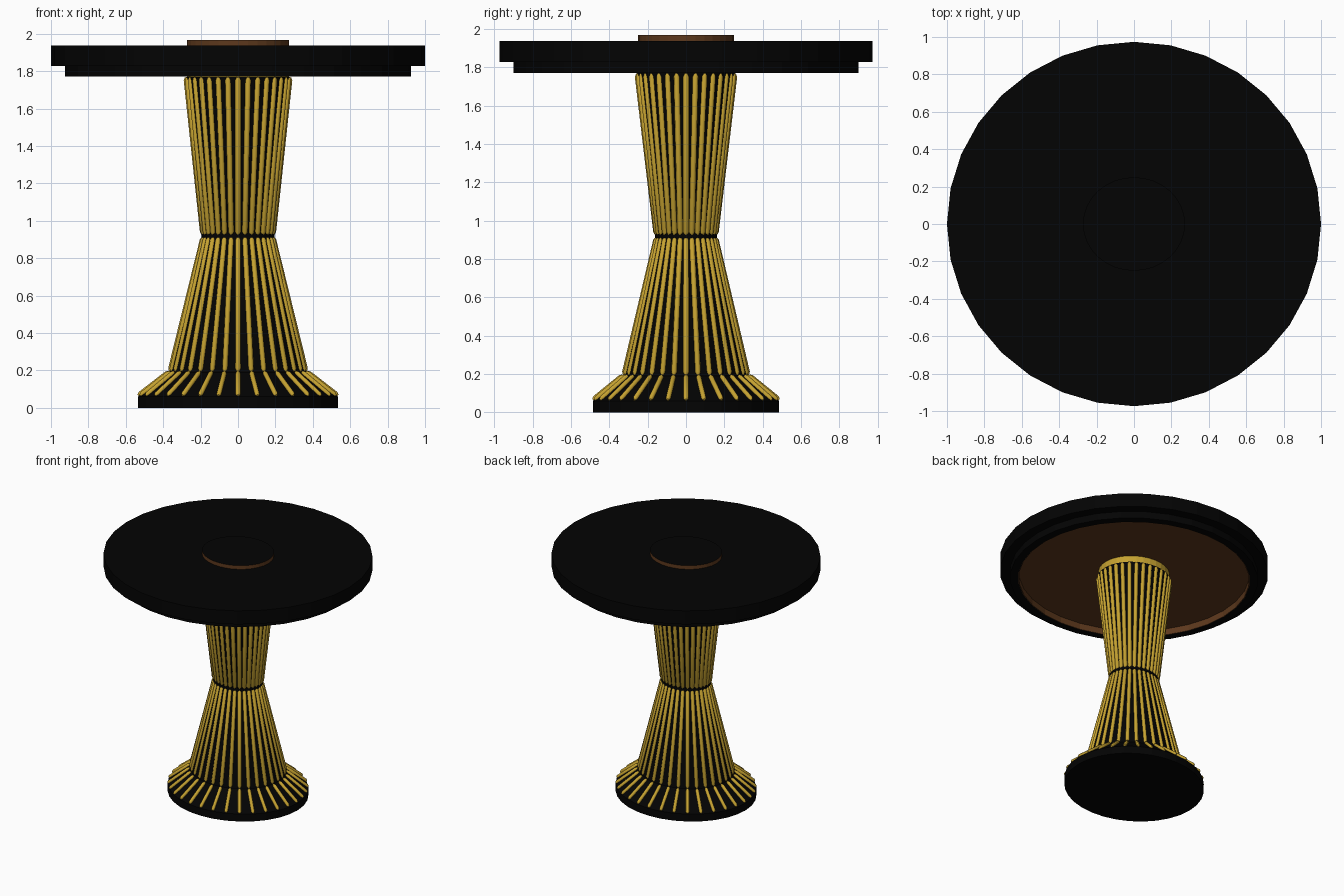
import bpy, bmesh
from math import sin, cos, pi
from mathutils import Vector

if "Cube" in bpy.data.objects:
    bpy.data.objects.remove(bpy.data.objects["Cube"])

SEG = 32


def material(name, rgb):
    m = bpy.data.materials.new(name)
    m.diffuse_color = (*rgb, 1)
    m.use_nodes = True
    m.node_tree.nodes["Principled BSDF"].inputs["Base Color"].default_value = m.diffuse_color
    return m


BLACK = material("black", (0.001, 0.001, 0.001))
GOLD = material("gold", (0.56, 0.36, 0.03))
BROWN = material("brown", (0.11, 0.04, 0.012))


def finish(bm, name, mats):
    bmesh.ops.recalc_face_normals(bm, faces=bm.faces)
    mesh = bpy.data.meshes.new(name)
    bm.to_mesh(mesh)
    bm.free()
    for m in mats:
        mesh.materials.append(m)
    ob = bpy.data.objects.new(name, mesh)
    bpy.context.collection.objects.link(ob)
    return ob


def point(rx, ry, z, a):
    return Vector((rx * cos(a), ry * sin(a), z))


def lathe(name, rings, mats, top=0, closed=False):
    """Stack of elliptical rings (rx, ry, z): capped, or closed into a hoop."""
    bm = bmesh.new()
    loops = [[bm.verts.new(point(*r, 2 * pi * i / SEG)) for i in range(SEG)] for r in rings]
    pairs = list(zip(loops, loops[1:]))
    if closed:
        pairs.append((loops[-1], loops[0]))
    for a, b in pairs:
        for i in range(SEG):
            j = (i + 1) % SEG
            bm.faces.new((a[i], a[j], b[j], b[i]))
    if not closed:
        bm.faces.new(loops[0])
        bm.faces.new(loops[-1]).material_index = top
    return finish(bm, name, mats)


def ribs(name, low, high, r, count=SEG):
    """Round rods with tapered tips running between two elliptical rings."""
    bm = bmesh.new()
    for i in range(count):
        a = 2 * pi * i / count
        p, q = point(*low, a), point(*high, a)
        d = (q - p).normalized()
        side = Vector((-sin(a), cos(a), 0))
        out = side.cross(d).normalized()
        loops = []
        for c, s in ((p, .5), (p + d * r, 1), (q - d * r, 1), (q, .5)):
            loops.append([bm.verts.new(c + (side * cos(k * pi / 4) + out * sin(k * pi / 4)) * r * s)
                          for k in range(8)])
        for u, v in zip(loops, loops[1:]):
            for k in range(8):
                m = (k + 1) % 8
                bm.faces.new((u[k], u[m], v[m], v[k])).smooth = True
        bm.faces.new(loops[0])
        bm.faces.new(loops[-1])
    return finish(bm, name, [GOLD])


# Base and waisted pedestal core
lathe("base", [(.535, .485, 0), (.535, .485, .06), (.365, .325, .19)], [BLACK])
lathe("pedestal_core", [(.365, .325, .19), (.188, .156, .92), (.28, .257, 1.77)], [BLACK])
lathe("waist_band", [(.195, .162, .91), (.195, .162, .93)], [BLACK])

# Gold ribs in three tiers
ribs("flare_ribs", (.533, .485, .066), (.37, .33, .192), .0135)
ribs("lower_ribs", (.362, .322, .195), (.186, .153, .912), .015)
ribs("upper_ribs", (.186, .153, .925), (.276, .253, 1.768), .016)

# Tabletop: slab, hollow rim below it, brown underside, gold collar and raised centre
lathe("tabletop", [(1, .974, 1.828), (1, .974, 1.938)], [BLACK])
lathe("tabletop_rim", [(.865, .843, 1.828), (.865, .843, 1.772), (.925, .9, 1.772), (.925, .9, 1.828)],
      [BLACK], closed=True)
lathe("underside_panel", [(.862, .84, 1.824), (.862, .84, 1.829)], [BROWN])
lathe("rim_lining", [(.865, .843, 1.824), (.865, .843, 1.773), (.86, .838, 1.773), (.86, .838, 1.824)],
      [BROWN], closed=True)
lathe("collar", [(.272, .25, 1.765), (.272, .25, 1.826)], [GOLD])
lathe("centre_inlay", [(.273, .25, 1.92), (.273, .25, 1.968)], [BROWN, BLACK], top=1)
